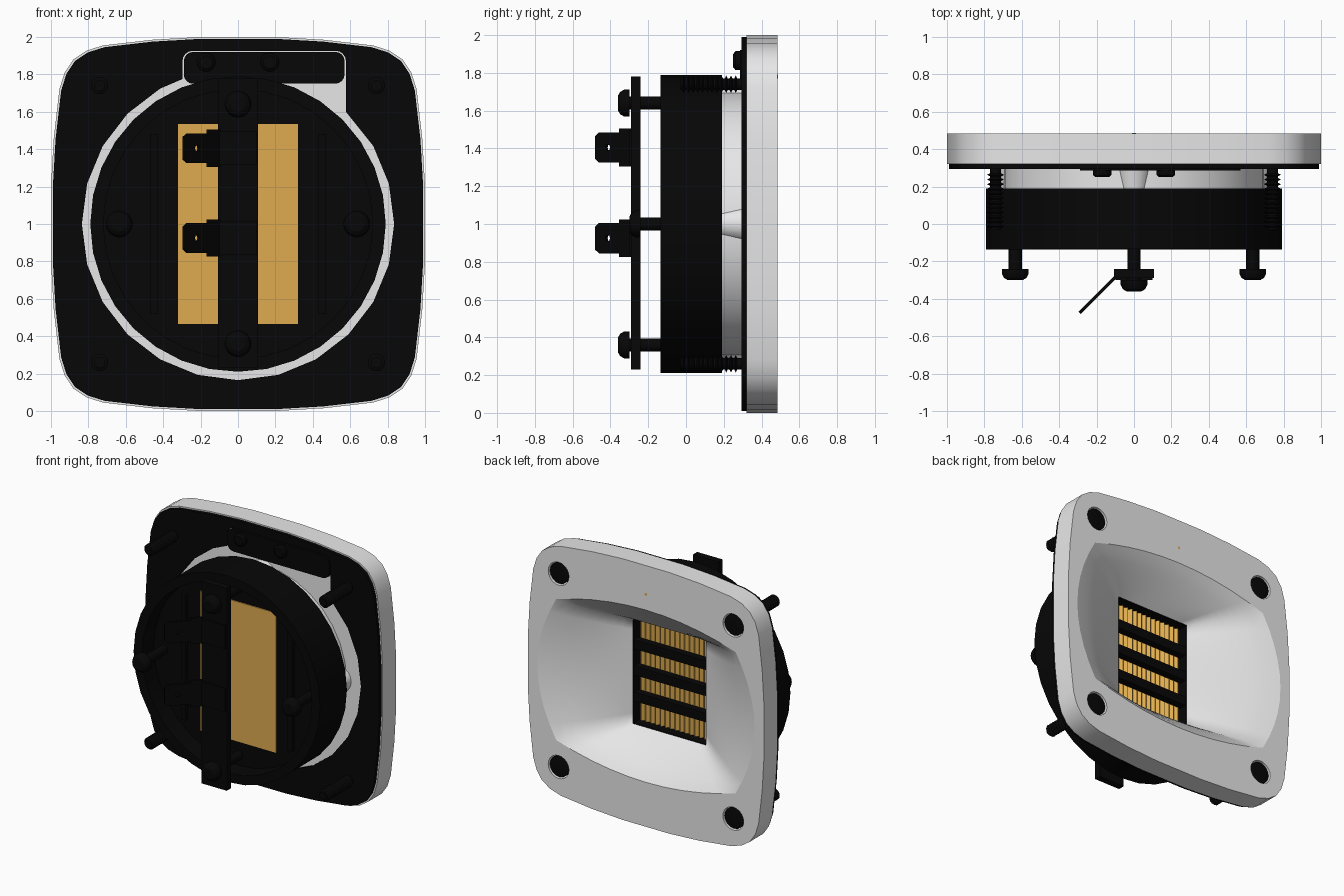
import bpy, bmesh
from math import sin, cos, pi, radians
from mathutils import Matrix

cube = bpy.data.objects.get("Cube")
if cube:
    bpy.data.objects.remove(cube, do_unlink=True)


def material(name, rgb):
    m = bpy.data.materials.new(name)
    m.use_nodes = True
    m.diffuse_color = (*rgb, 1)
    m.node_tree.nodes["Principled BSDF"].inputs["Base Color"].default_value = (*rgb, 1)
    return m


BLACK = material("matt black", (0.002, 0.002, 0.002))
SILVER = material("silver grey", (0.8, 0.8, 0.8))
GOLD = material("gold foil", (0.73, 0.41, 0.08))
MID = 1.0  # height of the main axis


def finish(name, bm, mat, angle=30):
    bmesh.ops.remove_doubles(bm, verts=bm.verts, dist=1e-5)
    bmesh.ops.recalc_face_normals(bm, faces=bm.faces)
    me = bpy.data.meshes.new(name)
    bm.to_mesh(me)
    bm.free()
    me.materials.append(mat)
    ob = bpy.data.objects.new(name, me)
    bpy.context.collection.objects.link(ob)
    bpy.ops.object.select_all(action='DESELECT')
    ob.select_set(True)
    bpy.context.view_layer.objects.active = ob
    bpy.ops.object.shade_smooth_by_angle(angle=radians(angle))
    return ob


def prism(name, loops, y0, y1, mat, place=Matrix.Translation((0, 0, MID))):
    """Extrude an x-z outline (first loop) with holes (other loops) along y."""
    cu = bpy.data.curves.new(name, 'CURVE')
    cu.dimensions = '2D'
    cu.fill_mode = 'BOTH'
    cu.extrude = (y1 - y0) / 2
    for loop in loops:
        s = cu.splines.new('POLY')
        s.points.add(len(loop) - 1)
        for p, (x, z) in zip(s.points, loop):
            p.co = (x, z, 0, 1)
        s.use_cyclic_u = True
    tmp = bpy.data.objects.new(name, cu)
    bpy.context.collection.objects.link(tmp)
    dg = bpy.context.evaluated_depsgraph_get()
    me = bpy.data.meshes.new_from_object(tmp.evaluated_get(dg))
    bpy.data.objects.remove(tmp, do_unlink=True)
    bm = bmesh.new()
    bm.from_mesh(me)
    bpy.data.meshes.remove(me)
    bm.transform(place @ Matrix.Translation((0, (y0 + y1) / 2, 0)) @ Matrix.Rotation(pi / 2, 4, 'X'))
    return finish(name, bm, mat)


def lathe(name, x, z, profile, mat=BLACK, n=16):
    """Revolve (radius, y) points about an axis along y, with closed ends."""
    bm = bmesh.new()
    rings = [[bm.verts.new((x + r * cos(2 * pi * i / n), y, MID + z + r * sin(2 * pi * i / n)))
              for i in range(n)] for r, y in profile]
    for a, b in zip(rings, rings[1:]):
        for i in range(n):
            bm.faces.new((a[i], a[(i + 1) % n], b[(i + 1) % n], b[i]))
    bm.faces.new(rings[0])
    bm.faces.new(rings[-1])
    return finish(name, bm, mat)


def circle(r, n=24, cx=0, cz=0):
    return [(cx + r * cos(2 * pi * i / n), cz + r * sin(2 * pi * i / n)) for i in range(n)]


def rect(x0, x1, z0, z1):
    return [(x0, z0), (x1, z0), (x1, z1), (x0, z1)]


def rounded(x0, x1, z0, z1, r, n=5):
    """Rounded rectangle, n points per corner, from the lower left round."""
    pts = []
    for k, (cx, cz) in enumerate(rect(x0 + r, x1 - r, z0 + r, z1 - r)):
        for i in range(n):
            a = pi / 2 * (k - 2 + i / (n - 1))
            pts.append((cx + r * cos(a), cz + r * sin(a)))
    return pts


def bowed(w, h, side, top, n=10):
    """Four-sided outline with corners (w, h), bulging to side and top."""
    steps = [2 * i / n - 1 for i in range(n)]
    right = [(w + (side - w) * (1 - t * t), h * t) for t in steps]
    upper = [(-w * t, h + (top - h) * (1 - t * t)) for t in steps]
    half = right + upper
    return half + [(-x, -z) for x, z in half]


# Front plate
quarter = [(1, 0.2), (0.985, 0.46), (0.955, 0.72), (0.927, 0.81), (0.88, 0.88),
           (0.81, 0.927), (0.72, 0.955), (0.46, 0.985), (0.2, 1)]
half = quarter + [(-z, x) for x, z in quarter]
outline = half + [(-x, -z) for x, z in half]
CORNERS = [(sx * 0.74, sz * 0.74) for sx in (-1, 1) for sz in (-1, 1)]
mouth = bowed(0.76, 0.54, 0.92, 0.66)
prism("front_plate", [outline, mouth] + [circle(0.088, 20, x, z) for x, z in CORNERS], 0.32, 0.485, SILVER)
prism("plate_back_ring", [circle(0.95, 32), circle(0.69, 32)], 0.315, 0.325, SILVER)

# Horn flare from the mouth to the rectangular throat
throat = bowed(0.31, 0.40, 0.31, 0.40)
bm = bmesh.new()
rows = []
for i in range(9):
    t = i / 8
    k = t ** 0.85
    rows.append([bm.verts.new((a[0] + (b[0] - a[0]) * k, 0.485 - 0.285 * t, MID + a[1] + (b[1] - a[1]) * k))
                 for a, b in zip(mouth, throat)])
for a, b in zip(rows, rows[1:]):
    for i in range(len(a)):
        j = (i + 1) % len(a)
        bm.faces.new((a[i], a[j], b[j], b[i]))
finish("horn_flare", bm, SILVER, 100)

# Horn housing and its four tapered screw bosses
prism("horn_housing", [circle(0.70, 32), circle(0.69, 32)], 0.18, 0.32, SILVER)
for x, z in ((0.64, 0), (-0.64, 0), (0, 0.64), (0, -0.64)):
    lathe("housing_boss", x, z, [(0.075, 0.18), (0.1, 0.318)], SILVER)

# Gasket, whose round opening runs up into a slot for the cover strip
ring = circle(0.835)
slot = rounded(-0.297, 0.577, 0.744, 0.926, 0.055)[10:]
opening = [p for p in ring if p[1] >= 0 and p[0] > 0.6] + [(0.577, 0.60)] + slot + [(-0.297, 0.775)]
opening += [p for p in ring if p[1] >= 0 and p[0] < -0.3] + [p for p in ring if p[1] < 0]
prism("gasket", [[(x * 0.99, z * 0.99) for x, z in outline], opening], 0.295, 0.32, BLACK)
prism("cover_strip", [rounded(-0.29, 0.57, 0.75, 0.92, 0.05)], 0.285, 0.318, BLACK)
for x in (-0.17, 0.17):
    lathe("cover_screw", x, 0.865, [(0.035, 0.25), (0.05, 0.262), (0.05, 0.29)])

# Motor drum: deep rim, body with a window, and raised ribs
prism("drum_rim", [circle(0.79, 32), circle(0.72, 32)], -0.135, 0.02, BLACK)
window = rect(-0.31, 0.31, -0.40, 0.40)
prism("drum_body", [circle(0.79, 32), window], 0.01, 0.19, BLACK)
for x in (-0.45, 0.45):
    prism("drum_rib", [rect(x - 0.02, x + 0.02, -0.48, 0.48)], -0.02, 0.015, BLACK)

# Foil: flat panel on one side, pleats behind the grille on the other
prism("foil_panel", [rect(-0.32, 0.32, -0.535, 0.535)], 0.003, 0.012, GOLD)
bm = bmesh.new()
pleats = 30
cols = []
for i in range(pleats + 1):
    x, y = -0.31 + 0.62 * i / pleats, 0.11 + 0.02 * (i % 2)
    cols.append([bm.verts.new((x, y, MID + z)) for z in (-0.40, 0.40)])
for a, b in zip(cols, cols[1:]):
    bm.faces.new((a[0], b[0], b[1], a[1]))
finish("foil_pleats", bm, GOLD, 10)
for z in (-0.2, 0, 0.2):
    prism("grille_bar", [rect(-0.31, 0.31, z - 0.035, z + 0.035)], 0.13, 0.185, BLACK)

# Terminal bar with two angled lugs
prism("terminal_bar", [rect(-0.108, 0.108, -0.77, 0.78)], -0.29, -0.24, BLACK)
lug = [(0.027, -0.1), (0.027, 0.1), (-0.088, 0.1), (-0.088, 0.08), (-0.24, 0.08), (-0.27, 0.06),
       (-0.27, -0.06), (-0.24, -0.08), (-0.088, -0.08), (-0.088, -0.1)]
for z in (-0.075, 0.405):
    place = Matrix.Translation((-0.1, -0.285, MID + z)) @ Matrix.Rotation(pi / 4, 4, 'Z')
    prism("terminal_lug", [lug, circle(0.018, 8, -0.175, 0)], -0.009, 0.009, BLACK, place)
    prism("lug_base", [rect(-0.1, 0.1, z - 0.09, z + 0.09)], -0.3, -0.28, BLACK)

# Round-headed motor screws
for x, z, y in ((0, -0.64, -0.36), (0, 0.64, -0.36), (-0.635, 0, -0.3), (0.635, 0, -0.3)):
    lathe("motor_screw", x, z, [(0.04, y), (0.06, y + 0.012), (0.072, y + 0.035), (0.072, y + 0.06),
                                (0.035, y + 0.06), (0.035, 0.02)])

# Threaded corner screws with heads sunk into the plate
for x, z in CORNERS:
    thread = [(0.03, -0.03)]
    for i in range(12):
        y = -0.02 + i * 0.025
        thread += [(0.03, y), (0.046, y + 0.008), (0.03, y + 0.016)]
    lathe("corner_screw", x, z, thread + [(0.03, 0.4), (0.08, 0.44), (0.08, 0.475), (0.06, 0.479)])

# Indicator dot
lathe("indicator_dot", 0, 0.78, [(0.011, 0.48), (0.011, 0.486)], GOLD, 10)
